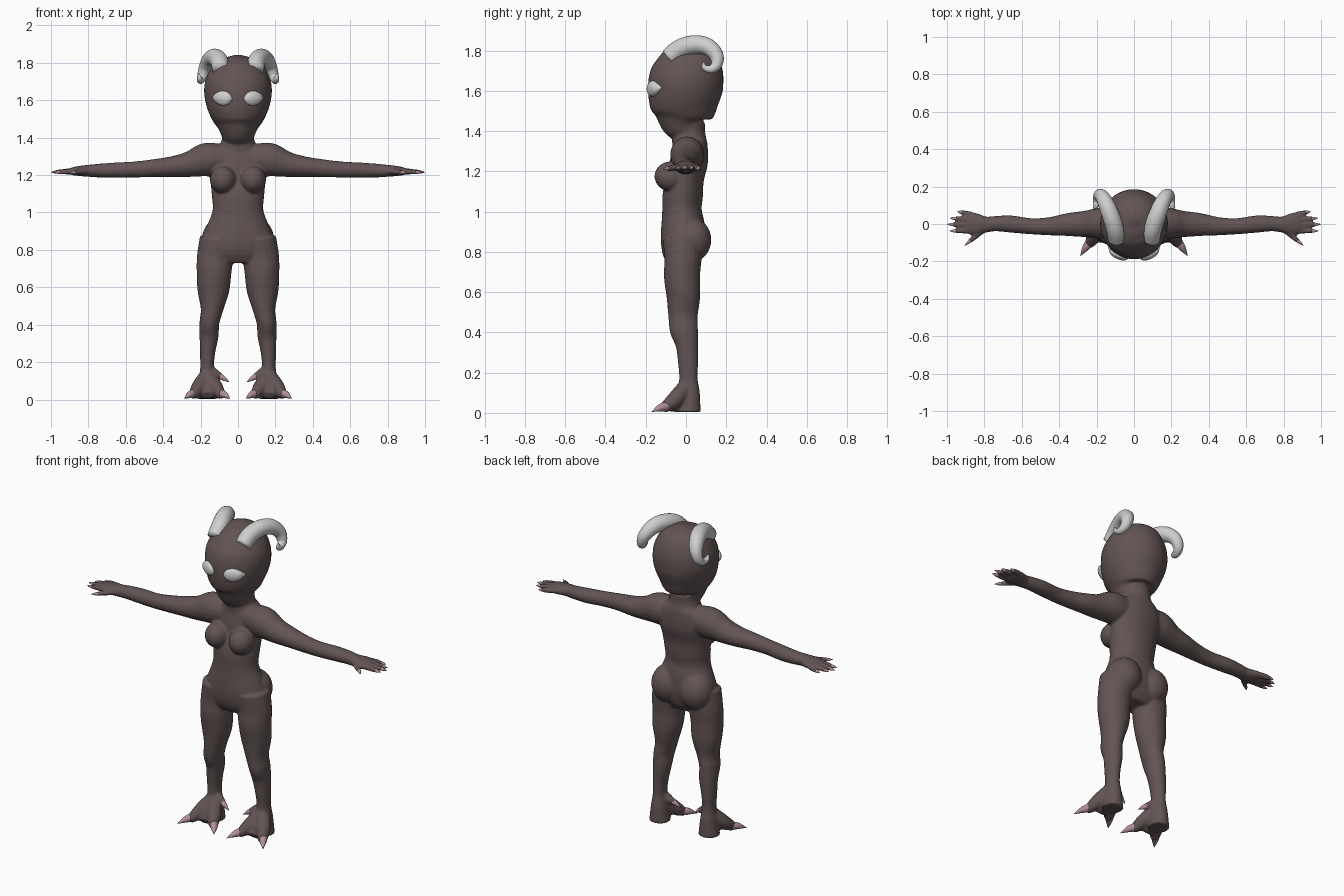
import bpy
import bmesh
import math
from mathutils import Vector

cube = bpy.data.objects.get("Cube")
if cube:
    bpy.data.objects.remove(cube, do_unlink=True)

AXIS_X, AXIS_Y, AXIS_Z = Vector((1, 0, 0)), Vector((0, 1, 0)), Vector((0, 0, 1))


def make_material(name, color):
    mat = bpy.data.materials.new(name)
    mat.use_nodes = True
    mat.diffuse_color = (*color, 1)
    shader = next(n for n in mat.node_tree.nodes if n.type == "BSDF_PRINCIPLED")
    shader.inputs["Base Color"].default_value = (*color, 1)
    shader.inputs["Roughness"].default_value = .7
    return mat


def spline(points, steps):
    """Smooth path through rows of position and radii."""
    rows = [Vector(p) for p in points]
    rows = [2 * rows[0] - rows[1]] + rows + [2 * rows[-1] - rows[-2]]
    path = []
    for a, b, c, d in zip(rows, rows[1:], rows[2:], rows[3:]):
        for i in range(steps):
            t = i / steps
            path.append(b + (c - a) * (t / 2) + (2 * a - 5 * b + 4 * c - d) * (t * t / 2)
                        + (3 * b - a - 3 * c + d) * (t ** 3 / 2))
    return path + [rows[-2]]


def tube(bm, points, hint, mirror=True, sides=20, steps=5):
    """Loft elliptical rings; each row is x, y, z, radius along hint, other radius."""
    points = [p if len(p) == 5 else (*p, p[-1]) for p in points]
    path = spline(points, steps)
    for side in ((1, -1) if mirror else (1,)):
        rings = []
        for i, row in enumerate(path):
            before, after = path[max(i - 1, 0)], path[min(i + 1, len(path) - 1)]
            tangent = Vector((after - before)[:3]).normalized()
            u = (hint - tangent * hint.dot(tangent)).normalized()
            v = tangent.cross(u)
            ring = []
            for k in range(sides):
                angle = math.tau * k / sides
                co = (Vector(row[:3]) + u * math.cos(angle) * max(row[3], .001)
                      + v * math.sin(angle) * max(row[4], .001))
                co.x *= side
                ring.append(bm.verts.new(co))
            rings.append(ring)
        faces = [bm.faces.new(rings[0]), bm.faces.new(rings[-1])]
        for low, high in zip(rings, rings[1:]):
            for k in range(sides):
                n = (k + 1) % sides
                faces.append(bm.faces.new((low[k], low[n], high[n], high[k])))
        bmesh.ops.recalc_face_normals(bm, faces=faces)


def ellipsoid_pair(bm, center, radii):
    for side in (1, -1):
        made = bmesh.ops.create_uvsphere(bm, u_segments=24, v_segments=16, radius=1)
        for vert in made["verts"]:
            vert.co = Vector((side * center[0] + vert.co.x * radii[0],
                              center[1] + vert.co.y * radii[1],
                              center[2] + vert.co.z * radii[2]))


def finish(bm, name, mat):
    mesh = bpy.data.meshes.new(name)
    for face in bm.faces:
        face.smooth = True
    bm.to_mesh(mesh)
    bm.free()
    mesh.materials.append(mat)
    obj = bpy.data.objects.new(name, mesh)
    bpy.context.collection.objects.link(obj)
    return obj


skin = make_material("dusky brown skin", (.125, .088, .088))
bone = make_material("pale bone", (.62, .62, .62))
pink = make_material("pink claw", (.45, .28, .32))

body, nails, claws = bmesh.new(), bmesh.new(), bmesh.new()

# Torso, from neck down to crotch
torso = [(.01, 1.44, .088, .085), (.012, 1.40, .085, .082), (.015, 1.36, .1, .085),
         (.02, 1.32, .15, .088), (.015, 1.25, .16, .094), (0, 1.17, .148, .09),
         (-.015, 1.09, .14, .1), (-.02, 1.01, .136, .098), (-.015, .93, .165, .108),
         (-.015, .85, .193, .11), (-.015, .78, .2, .098), (-.015, .73, .15, .07)]
tube(body, [(0, *row) for row in torso], AXIS_X, mirror=False, sides=40)

# Head, an egg that narrows to the jaw
head = [(.012, 1.39, .08, .075), (-.01, 1.44, .1, .115), (-.01, 1.49, .135, .156),
        (-.01, 1.56, .166, .177), (0, 1.64, .181, .187), (.016, 1.71, .173, .173),
        (.027, 1.78, .137, .137), (.03, 1.82, .088, .09), (.03, 1.842, .02, .02)]
tube(body, [(0, *row) for row in head], AXIS_X, mirror=False, sides=40)

# Chest and buttocks
ellipsoid_pair(body, (.08, -.077, 1.175), (.07, .08, .074))
ellipsoid_pair(body, (.095, .028, .86), (.097, .098, .11))

# Legs, down to the heel
tube(body, [(.105, -.015, .86, .1, .1), (.122, -.015, .76, .098, .092),
            (.128, -.02, .68, .093, .09), (.132, -.013, .58, .085, .084),
            (.14, -.015, .48, .06, .073), (.153, -.01, .41, .053, .07),
            (.155, .005, .34, .051, .057), (.163, .01, .25, .041, .05),
            (.165, .012, .17, .037, .046), (.165, .013, .1, .047, .056),
            (.165, .013, .004, .06, .06)], AXIS_X)

# Two splayed toes, the web between them and the inner spur
for x in (.235, .095):
    outward = 1 if x > .165 else -1
    tube(body, [(.165, 0, .13, .04), (.165 + outward * .04, -.05, .07, .042),
                (x, -.1, .032, .029), (x + outward * .012, -.112, .028, .02)], AXIS_X)
    tube(claws, [(x, -.095, .033, .025), (x + outward * .025, -.13, .024, .018),
                 (x + outward * .052, -.17, .006, .001)], AXIS_X, sides=12)
tube(body, [(.165, 0, .11, .045), (.165, -.05, .05, .045),
            (.165, -.09, .022, .05, .02)], AXIS_X)
tube(body, [(.155, .005, .16, .028), (.12, -.004, .135, .026),
            (.09, -.01, .122, .018)], AXIS_Y)
tube(claws, [(.1, -.009, .126, .018), (.075, -.015, .112, .012),
             (.047, -.02, .093, .001)], AXIS_Y, sides=12)

# Arms and palms
tube(body, [(.08, .01, 1.285, .075, .08), (.17, .005, 1.282, .084, .09),
            (.26, 0, 1.258, .071, .069), (.35, -.003, 1.245, .062, .056),
            (.45, -.012, 1.237, .049, .048), (.55, -.012, 1.23, .043, .043),
            (.66, 0, 1.226, .046, .041), (.74, .002, 1.224, .041, .037),
            (.79, -.003, 1.223, .043, .033), (.85, 0, 1.222, .06, .027),
            (.89, .006, 1.22, .056, .02)], AXIS_Y)

# Fingers and thumb with pointed nails
fingers = [((.87, .05, 1.22), (.945, .067, 1.212)), ((.88, .022, 1.222), (.983, .032, 1.214)),
           ((.88, -.007, 1.222), (1, -.001, 1.215)), ((.87, -.036, 1.22), (.987, -.037, 1.214)),
           ((.81, -.035, 1.22), (.905, -.115, 1.212))]
for base, tip in fingers:
    base, tip = Vector(base), Vector(tip)
    joints = [(*base.lerp(tip, f), r) for f, r in ((0, .017), (.4, .015), (.75, .012))]
    tube(body, joints, AXIS_Z, sides=12)
    point = [(*base.lerp(tip, f), r) for f, r in ((.66, .0105), (.82, .008), (1, .001))]
    tube(nails, point, AXIS_Z, sides=10, steps=3)

# Fuse the body parts into one smooth skin
body_obj = finish(body, "body", skin)
remesh = body_obj.modifiers.new("fuse", "REMESH")
remesh.mode = "VOXEL"
remesh.voxel_size = .0065
remesh.use_smooth_shade = True
smooth = body_obj.modifiers.new("soften", "SMOOTH")
smooth.factor = .5
smooth.iterations = 7

finish(claws, "toe_claws", pink)
finish(nails, "finger_nails", pink)

# Almond eyes lying on the face
eyes = bmesh.new()
tube(eyes, [(.026, -.18, 1.605, .002, .002), (.048, -.176, 1.608, .03, .02),
            (.08, -.166, 1.611, .04, .023), (.112, -.147, 1.613, .029, .02),
            (.137, -.122, 1.615, .002, .002)], AXIS_Z)
finish(eyes, "eyes", bone)

# Curled horns
horns = bmesh.new()
tube(horns, [(.092, -.085, 1.765, .046), (.1, -.03, 1.808, .048), (.122, .04, 1.829, .047),
             (.148, .105, 1.82, .043), (.173, .15, 1.778, .036), (.19, .152, 1.73, .028),
             (.2, .122, 1.707, .02), (.206, .092, 1.717, .014), (.21, .087, 1.742, .004)],
     AXIS_X, sides=24)
finish(horns, "horns", bone)
